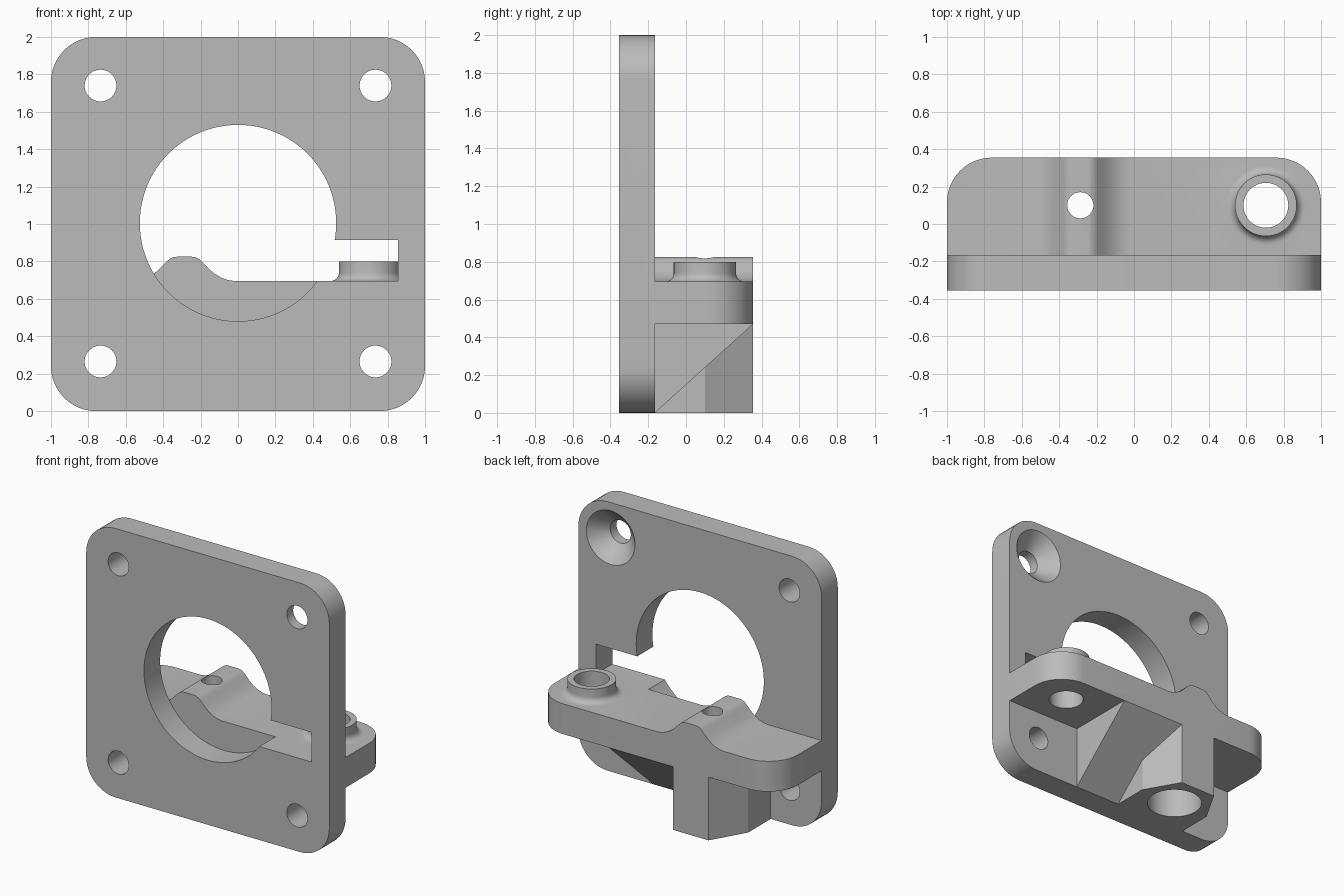
import bpy, bmesh, math

if "Cube" in bpy.data.objects:
    bpy.data.objects.remove(bpy.data.objects["Cube"])

FRONT, MID, BACK = -0.355, -0.165, 0.355   # plate front, plate back, shelf back

grey = bpy.data.materials.new("light_grey")
grey.diffuse_color = (0.5, 0.5, 0.5, 1)
grey.use_nodes = True
grey.node_tree.nodes["Principled BSDF"].inputs["Base Color"].default_value = grey.diffuse_color


def place(a, b, t, axis):
    """Put a 2D profile point at depth t along the given axis."""
    return {"x": (t, a, b), "y": (a, t, b), "z": (a, b, t)}[axis]


def loft(name, rings):
    """Closed solid from a stack of equal-length rings."""
    bm = bmesh.new()
    loops = [[bm.verts.new(p) for p in ring] for ring in rings]
    n = len(loops[0])
    bm.faces.new(loops[0])
    bm.faces.new(loops[-1])
    for lo, hi in zip(loops, loops[1:]):
        for i in range(n):
            j = (i + 1) % n
            bm.faces.new((lo[i], lo[j], hi[j], hi[i]))
    bmesh.ops.recalc_face_normals(bm, faces=bm.faces)
    mesh = bpy.data.meshes.new(name)
    bm.to_mesh(mesh)
    bm.free()
    obj = bpy.data.objects.new(name, mesh)
    bpy.context.collection.objects.link(obj)
    mesh.materials.append(grey)
    return obj


def prism(name, pts, axis, t0, t1):
    return loft(name, [[place(a, b, t, axis) for a, b in pts] for t in (t0, t1)])


def circle(a, b, r, n=48):
    return [(a + r * math.cos(2 * math.pi * i / n),
             b + r * math.sin(2 * math.pi * i / n)) for i in range(n)]


def lathe(name, a, b, axis, profile, n=48):
    return loft(name, [[place(u, v, t, axis) for u, v in circle(a, b, r, n)]
                       for r, t in profile])


def round_rect(x0, x1, y0, y1, r, steps=12):
    pts = []
    corners = ((x1 - r, y1 - r), (x0 + r, y1 - r), (x0 + r, y0 + r), (x1 - r, y0 + r))
    for k, (cx, cy) in enumerate(corners):
        for i in range(steps + 1):
            t = math.pi / 2 * (k + i / steps)
            pts.append((cx + r * math.cos(t), cy + r * math.sin(t)))
    return pts


def combine(obj, tool, op):
    """Apply a boolean and discard the tool."""
    mod = obj.modifiers.new(op, "BOOLEAN")
    mod.operation, mod.solver, mod.object = op, "EXACT", tool
    bpy.context.view_layer.objects.active = obj
    bpy.ops.object.modifier_apply(modifier=mod.name)
    bpy.data.objects.remove(tool)


# Mounting plate with central opening, side notch and four screw holes
bracket = prism("motor_bracket", round_rect(-1, 1, 0, 2, 0.24), "y", FRONT, MID)
cuts = [
    prism("opening", circle(0, 1.005, 0.525, 96), "y", -0.5, 0),
    prism("notch", [(0.3, 0.695), (0.855, 0.695), (0.855, 0.915), (0.3, 0.915)], "y", -0.5, 0),
    lathe("countersink", 0.735, 1.74, "y", [(0.085, MID - 0.115), (0.2, MID), (0.22, MID + 0.02)]),
]
for x in (-0.735, 0.735):
    for z in (0.265, 1.74):
        cuts.append(prism("screw_hole", circle(x, z, 0.085), "y", -0.5, 0))
for c in cuts:
    combine(bracket, c, "DIFFERENCE")

# Shelf: section with a smooth ridge, trimmed to rounded back corners
cx = -0.287
half = [(0.27, 0.695), (0.235, 0.700), (0.2, 0.712), (0.165, 0.732), (0.135, 0.757),
        (0.11, 0.783), (0.09, 0.803), (0.075, 0.816), (0.055, 0.824), (0.04, 0.825)]
ridge = [(cx + d, z) for d, z in half] + [(cx - d, z) for d, z in reversed(half)]
section = [(-1, 0.47), (1, 0.47), (1, 0.695)] + ridge + [(-1, 0.695)]
shelf = prism("shelf", section, "y", MID, 0.6)
r = 0.24
plan = [(-1.2, -0.5), (1.2, -0.5), (1.2, 0)]
plan += [p for p in round_rect(-1, 1, -1, BACK, r) if p[1] > BACK - r - 0.001]
plan += [(-1.2, 0)]
combine(shelf, prism("shelf_plan", plan, "z", 0.2, 1.2), "INTERSECT")

# Hollow boss with a filleted foot
foot = [(0.21, 0.6)]
for i in range(9):
    t = math.pi / 2 * i / 8
    foot.append((0.21 - 0.045 * math.sin(t), 0.74 - 0.045 * math.cos(t)))
boss = lathe("boss", 0.705, 0.1, "z", foot + [(0.165, 0.8)])

# Hexagonal pillar under the shelf, running into the plate
hx, hy, R = -0.287, 0.1, 0.2945
pillar = prism("pillar", [(hx + R, MID), (hx + R, hy), (hx + R / 2, BACK),
                          (hx - R / 2, BACK), (hx - R, hy), (hx - R, MID)], "z", 0, 0.6)

# Sloped gusset beside the pillar
gusset = prism("gusset", [(MID, 0), (BACK, 0.47), (BACK, 0.52), (MID, 0.52)], "x", -0.25, 0.385)

for part in (shelf, pillar, gusset, boss):
    combine(bracket, part, "UNION")

# Vertical bores through boss and pillar
for x, rad, z0, z1 in ((0.705, 0.12, 0.2, 1), (hx, 0.07, -0.2, 1), (hx, 0.19, -0.2, 0.5)):
    combine(bracket, prism("bore", circle(x, 0.1, rad), "z", z0, z1), "DIFFERENCE")

bpy.ops.object.select_all(action="DESELECT")
bracket.select_set(True)
bpy.context.view_layer.objects.active = bracket
bpy.ops.object.shade_smooth_by_angle(angle=math.radians(30))
